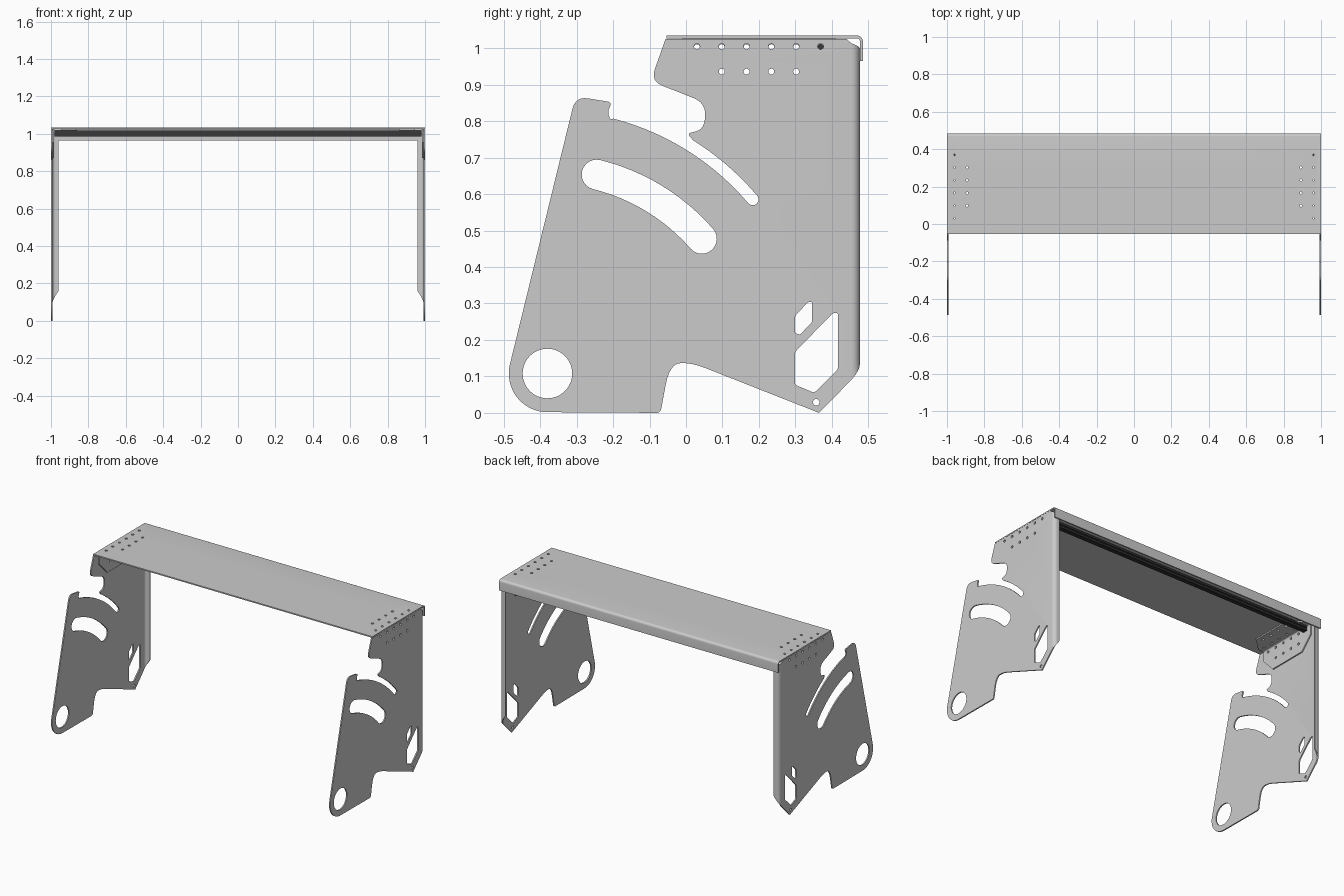
import bpy, bmesh, math
from mathutils import Vector

if "Cube" in bpy.data.objects:
    bpy.data.objects.remove(bpy.data.objects["Cube"])

T = 0.008                      # sheet thickness
PIVOT = (-0.38, 0.108)         # centre of the round hole and of both curved slots


def arc(c, r, a0, a1, n=12):
    angs = [math.radians(a0 + (a1 - a0) * i / n) for i in range(n + 1)]
    return [(c[0] + r * math.cos(a), c[1] + r * math.sin(a)) for a in angs]


def hole(u, v, r, n=16):
    return arc((u, v), r, 0, 360 - 360 / n, n - 1)


def rounded(pts, n=6):
    """Points may carry a third value: how far back to start rounding the corner."""
    out = []
    for i, p in enumerate(pts):
        b = Vector(p[:2])
        if len(p) < 3:
            out.append(tuple(b))
            continue
        a, c = Vector(pts[i - 1][:2]), Vector(pts[(i + 1) % len(pts)][:2])
        s = b + (a - b).normalized() * min(p[2], 0.49 * (a - b).length)
        e = b + (c - b).normalized() * min(p[2], 0.49 * (c - b).length)
        for k in range(n + 1):
            t = k / n
            out.append(tuple(s * (1 - t) ** 2 + b * 2 * t * (1 - t) + e * t * t))
    return out


def sheet(name, loops, place, thick=T, bend=None, steps=6):
    """Flat sheet with holes, optionally folded 90 degrees at u0, then placed in space."""
    cu = bpy.data.curves.new(name + "_outline", 'CURVE')
    cu.dimensions, cu.fill_mode, cu.extrude = '2D', 'BOTH', thick / 2
    for pts in loops:
        sp = cu.splines.new('POLY')
        sp.points.add(len(pts) - 1)
        for q, p in zip(sp.points, pts):
            q.co = (p[0], p[1], 0, 1)
        sp.use_cyclic_u = True
    tmp = bpy.data.objects.new(name + "_outline", cu)
    bpy.context.collection.objects.link(tmp)
    dg = bpy.context.evaluated_depsgraph_get()
    me = bpy.data.meshes.new_from_object(tmp.evaluated_get(dg))
    bpy.data.objects.remove(tmp)

    bm = bmesh.new()
    bm.from_mesh(me)
    bmesh.ops.remove_doubles(bm, verts=bm.verts, dist=1e-5)
    if bend:
        u0, rad = bend
        for k in range(steps + 1):
            cut = u0 + rad * math.pi / 2 * k / steps
            bmesh.ops.bisect_plane(bm, geom=bm.verts[:] + bm.edges[:] + bm.faces[:],
                                   plane_co=(cut, 0, 0), plane_no=(1, 0, 0))
    for vt in bm.verts:
        u, v, w = vt.co
        if bend and u > u0:
            a = min((u - u0) / rad, math.pi / 2)
            extra = max(0, u - u0 - rad * math.pi / 2)
            u, w = (u0 + (rad - w) * math.sin(a),
                    rad - (rad - w) * math.cos(a) + extra)
        vt.co = place(u, v, w)
    bmesh.ops.recalc_face_normals(bm, faces=bm.faces)
    bm.to_mesh(me)
    bm.free()
    me.name = name
    ob = bpy.data.objects.new(name, me)
    bpy.context.collection.objects.link(ob)
    bpy.ops.object.select_all(action='DESELECT')
    ob.select_set(True)
    bpy.context.view_layer.objects.active = ob
    bpy.ops.object.shade_smooth_by_angle(angle=math.radians(30))
    return ob


LONG_ROW = [0.03, 0.098, 0.166, 0.234, 0.302, 0.369]
SHORT_ROW = LONG_ROW[1:5]
HR = 0.008

# Side plate outline (y, z), including the unfolded rear flange
end = arc(PIVOT, 0.738, 40.3, 40.3, 1)[0]
side = (
    arc(PIVOT, 0.106, 270, 166, 16)
    + [(-0.303, 0.868, 0.035), (-0.203, 0.852, 0.012), (-0.215, 0.825, 0.01),
       (-0.208, 0.805, 0.008)]
    + arc(PIVOT, 0.722, 75.5, 41, 14)
    + arc(end, 0.016, 220, 400, 10)
    + arc(PIVOT, 0.754, 41, 58, 8)
    + [(0.004, 0.766, 0.01), (0.051, 0.778, 0.035), (0.054, 0.85, 0.035),
       (-0.097, 0.91, 0.035), (-0.056, 1.026), (0.44, 1.026), (0.453, 1.014),
       (0.482, 1.0), (0.50, 0.985), (0.50, 0.158), (0.453, 0.09), (0.365, 0.0),
       (0.015, 0.138, 0.045), (-0.045, 0.135, 0.06), (-0.07, 0.0, 0.012)]
)
big_slot = (arc(PIVOT, 0.603, 76.1, 41.1) + arc(arc(PIVOT, 0.562, 41.1, 41.1, 1)[0], 0.041, 41.1, -138.9)[1:-1]
            + arc(PIVOT, 0.521, 41.1, 76.1) + arc(arc(PIVOT, 0.562, 76.1, 76.1, 1)[0], 0.041, 256.1, 76.1)[1:-1])
big_hex = [(0.417, 0.274), (0.403, 0.274), (0.299, 0.167), (0.299, 0.077),
           (0.352, 0.055), (0.417, 0.12)]
small_hex = [(0.335, 0.304), (0.346, 0.304), (0.346, 0.249), (0.312, 0.214),
             (0.299, 0.219), (0.299, 0.266)]
side_loops = ([rounded(side), big_slot, rounded([p + (0.006,) for p in big_hex], 3),
               rounded([p + (0.005,) for p in small_hex], 3),
               hole(*PIVOT, 0.068, 48), hole(0.357, 0.029, 0.009)]
              + [hole(y, 1.005, HR) for y in LONG_ROW]
              + [hole(y, 0.936, HR) for y in SHORT_ROW])

# Corner bracket, unfolded (u runs up the side then inward, v is y)
bracket = [(0.872, 0.07), (0.872, 0.33), (0.955, 0.41), (1.063, 0.41),
           (1.146, 0.33), (1.146, 0.07), (1.063, -0.01), (0.955, -0.01)]
bracket_loops = ([bracket]
                 + [hole(u, y, HR) for u in (1.003, 1.051) for y in LONG_ROW]
                 + [hole(u, y, HR) for u in (0.936, 1.116) for y in SHORT_ROW])

for label, s in (("right", 1), ("left", -1)):
    sheet(label + "_side_plate", side_loops,
          lambda u, v, w: (s * (1 - T / 2 - w), u, v), bend=(0.453, 0.02))
    sheet(label + "_corner_bracket", bracket_loops,
          lambda u, v, w: (s * (0.992 - T / 2 - w), v, u), bend=(1.011, 0.012))

# Top plate with folded rear lip (u is y, v is x)
top_loops = [[(-0.054, -1), (-0.054, 1), (0.542, 1), (0.542, -1)]]
for s in (1, -1):
    top_loops += [hole(y, s * 0.965, HR) for y in LONG_ROW]
    top_loops += [hole(y, s * 0.895, HR) for y in SHORT_ROW]
sheet("top_plate", top_loops, lambda u, v, w: (v, u, 1.035 - T / 2 - w), bend=(0.469, 0.012))

# Dark slotted cross bar under the rear of the top plate
quarter = [(-0.016, -0.016), (-0.004, -0.016), (-0.004, -0.010), (0.004, -0.010), (0.004, -0.016)]
bar = []
for k in range(4):
    c, n = (1, 0, -1, 0)[k], (0, 1, 0, -1)[k]
    bar += [(0.369 + c * a - n * b, 1.003 + n * a + c * b) for a, b in quarter]
rail = sheet("cross_bar", [bar], lambda u, v, w: (w, u, v), thick=1.96)
mat = bpy.data.materials.new("dark_metal")
mat.diffuse_color = (0.04, 0.04, 0.04, 1)
mat.use_nodes = True
mat.node_tree.nodes["Principled BSDF"].inputs["Base Color"].default_value = mat.diffuse_color
rail.data.materials.append(mat)
